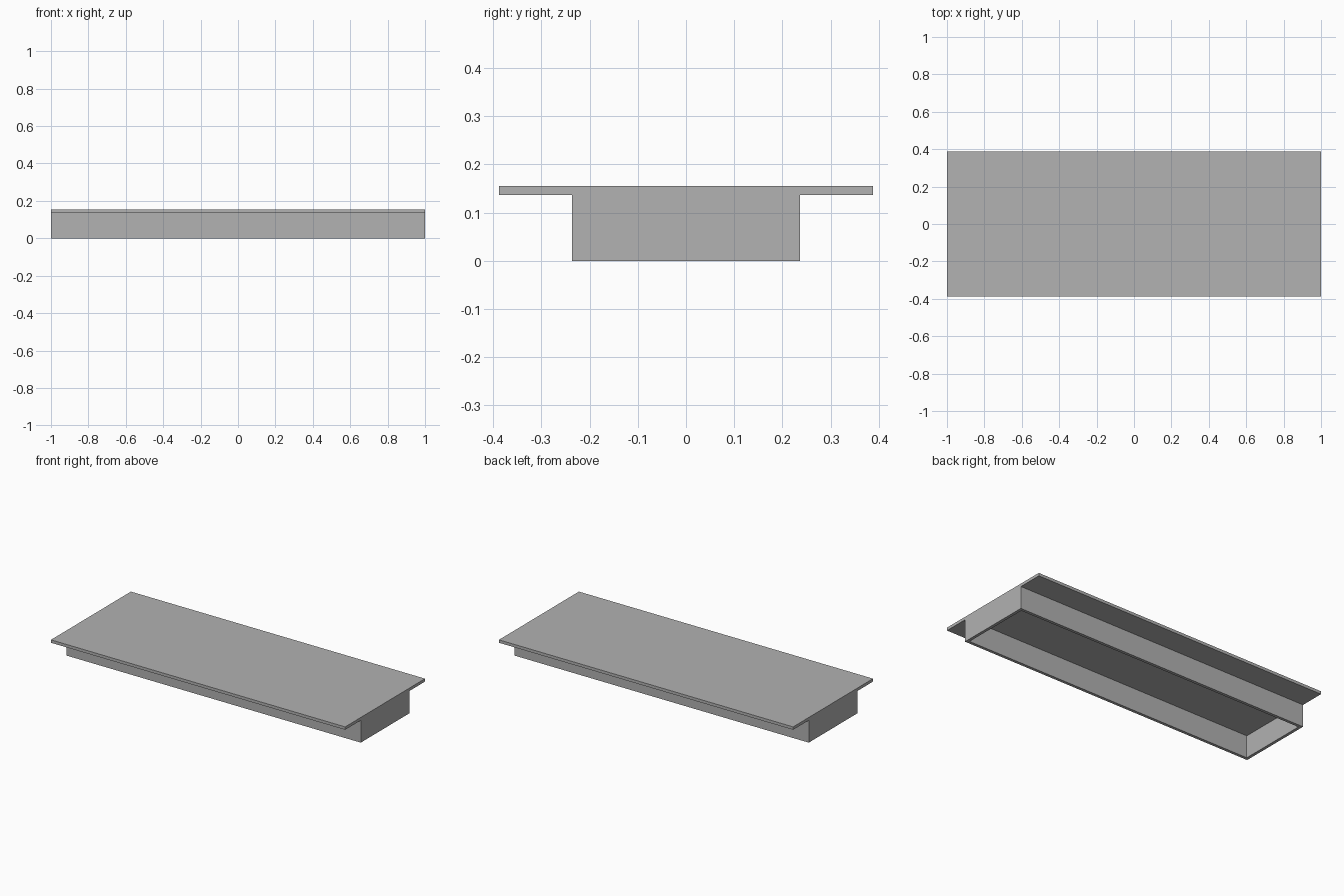
import bpy
import bmesh

if "Cube" in bpy.data.objects:
    bpy.data.objects.remove(bpy.data.objects["Cube"], do_unlink=True)

LENGTH = 2.0
TOP_DEPTH = 0.776
FRAME_DEPTH = 0.472
BOARD = 0.018
FRAME_HEIGHT = 0.137

grey = bpy.data.materials.new("plain grey")
grey.use_nodes = True
colour = (0.445, 0.445, 0.445, 1)
grey.diffuse_color = colour
grey.node_tree.nodes["Principled BSDF"].inputs["Base Color"].default_value = colour


def board(name, size, centre):
    """Flat-faced box of the given size."""
    bm = bmesh.new()
    bmesh.ops.create_cube(bm, size=1)
    bmesh.ops.scale(bm, vec=size, verts=bm.verts)
    mesh = bpy.data.meshes.new(name)
    bm.to_mesh(mesh)
    bm.free()
    mesh.materials.append(grey)
    obj = bpy.data.objects.new(name, mesh)
    obj.location = centre
    bpy.context.collection.objects.link(obj)
    return obj


# Overhanging top board
board("top_board", (LENGTH, TOP_DEPTH, BOARD), (0, 0, FRAME_HEIGHT + BOARD / 2))

# Frame below, open underneath: long rails run between the end panels
for side, rail, end in ((-1, "front_rail", "right_end_panel"),
                        (1, "back_rail", "left_end_panel")):
    board(rail, (LENGTH - 2 * BOARD, BOARD, FRAME_HEIGHT),
          (0, side * (FRAME_DEPTH - BOARD) / 2, FRAME_HEIGHT / 2))
    board(end, (BOARD, FRAME_DEPTH, FRAME_HEIGHT),
          (side * (LENGTH - BOARD) / 2, 0, FRAME_HEIGHT / 2))
